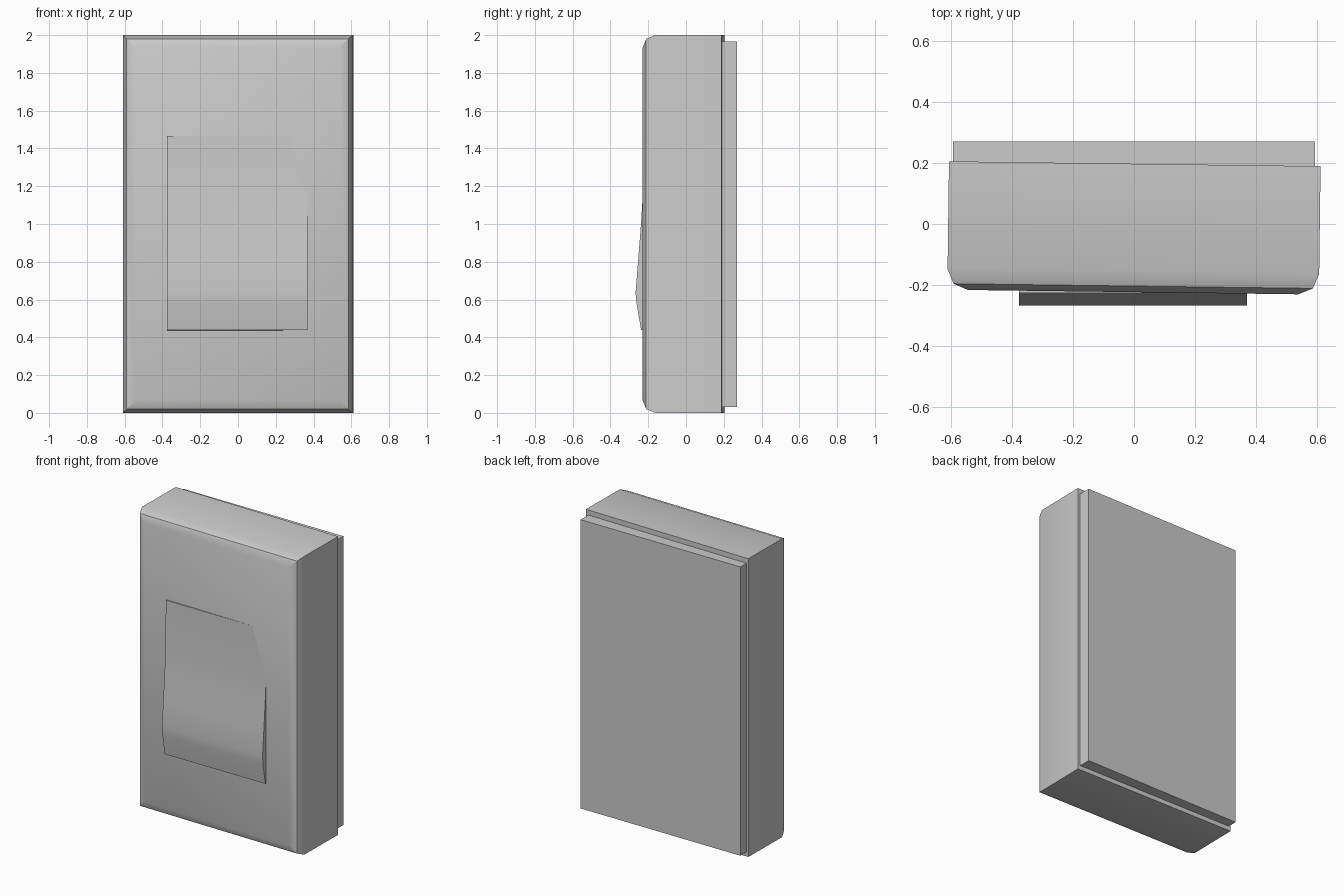
import bpy, bmesh, math
from mathutils import Matrix

if "Cube" in bpy.data.objects:
    bpy.data.objects.remove(bpy.data.objects["Cube"])


def prism(name, profile, axis, lo, hi, matrix=None):
    """Extrude a closed 2D profile along x (profile = y,z) or z (profile = x,y)."""
    bm = bmesh.new()
    place = (lambda p, t: (t, *p)) if axis == 'x' else (lambda p, t: (*p, t))
    face = bm.faces.new([bm.verts.new(place(p, lo)) for p in profile])
    top = bmesh.ops.extrude_face_region(bm, geom=[face])['geom']
    for v in top:
        if isinstance(v, bmesh.types.BMVert):
            v.co['xyz'.index(axis)] = hi
    bmesh.ops.recalc_face_normals(bm, faces=bm.faces)
    if matrix:
        bm.transform(matrix)
    me = bpy.data.meshes.new(name)
    bm.to_mesh(me)
    bm.free()
    ob = bpy.data.objects.new(name, me)
    bpy.context.collection.objects.link(ob)
    return ob


def smooth(ob, angle):
    bpy.ops.object.select_all(action='DESELECT')
    ob.select_set(True)
    bpy.context.view_layer.objects.active = ob
    bpy.ops.object.shade_smooth_by_angle(angle=math.radians(angle))


def rect(x0, y0, x1, y1):
    return [(x0, y0), (x1, y0), (x1, y1), (x0, y1)]


# Housing: box with rounded front rim, turned very slightly about z
housing = prism("housing", rect(-0.608, -0.223, 0.608, 0.197), 'z', 0, 2)
bm = bmesh.new()
bm.from_mesh(housing.data)
rim = [e for e in bm.edges if all(v.co.y < 0 for v in e.verts)]
bmesh.ops.bevel(bm, geom=rim, offset=0.068, segments=2, profile=0.5,
                affect='EDGES')
bm.transform(Matrix.Rotation(math.radians(-0.75), 4, 'Z'))
bm.to_mesh(housing.data)
bm.free()
smooth(housing, 30)

# Mounting plate behind the housing
prism("back_plate", rect(-0.592, 0.15, 0.592, 0.27), 'z', 0.03, 1.966)

# Rocker paddle with a curved front that swells near the bottom
paddle = [(-0.2265, 1.467), (-0.2277, 1.17), (-0.239, 0.99), (-0.254, 0.8),
          (-0.267, 0.635), (-0.262, 0.58), (-0.238, 0.44),
          (-0.20, 0.432), (-0.20, 1.467)]
rocker = prism("rocker", paddle, 'x', -0.377, 0.369)
smooth(rocker, 30)
